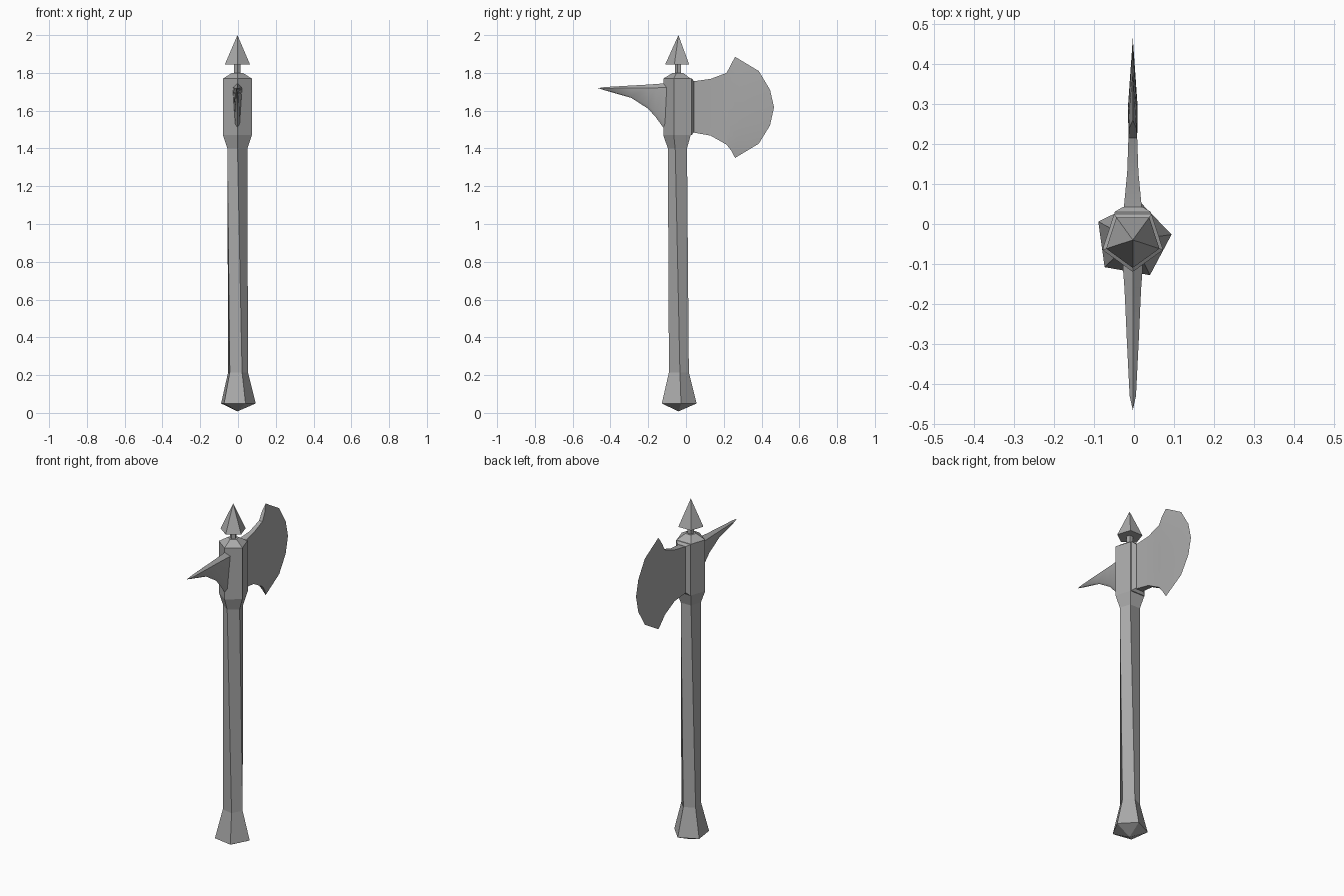
import bpy, math

if "Cube" in bpy.data.objects:
    bpy.data.objects.remove(bpy.data.objects["Cube"])

CX, CY = -0.003, -0.04   # shaft axis

steel = bpy.data.materials.new("grey")
steel.diffuse_color = (0.40, 0.40, 0.40, 1)
steel.use_nodes = True
steel.node_tree.nodes["Principled BSDF"].inputs["Base Color"].default_value = steel.diffuse_color


def make(name, verts, faces, smooth=None):
    me = bpy.data.meshes.new(name)
    me.from_pydata(verts, [], faces)
    me.validate()
    me.materials.append(steel)
    ob = bpy.data.objects.new(name, me)
    bpy.context.collection.objects.link(ob)
    bpy.ops.object.select_all(action='DESELECT')
    ob.select_set(True)
    bpy.context.view_layer.objects.active = ob
    bpy.ops.object.mode_set(mode='EDIT')
    bpy.ops.mesh.select_all(action='SELECT')
    bpy.ops.mesh.remove_doubles(threshold=0.0005)
    bpy.ops.mesh.normals_make_consistent(inside=False)
    bpy.ops.object.mode_set(mode='OBJECT')
    if smooth:
        bpy.ops.object.shade_smooth_by_angle(angle=math.radians(smooth))
    return ob


def loft(name, rings, smooth=None):
    """Skin equal-sized rings of points and cap both ends."""
    n = len(rings[0])
    verts = [p for r in rings for p in r]
    faces = [(i * n + k, i * n + (k + 1) % n, (i + 1) * n + (k + 1) % n, (i + 1) * n + k)
             for i in range(len(rings) - 1) for k in range(n)]
    faces += [tuple(range(n)), tuple(range(len(verts) - n, len(verts)))]
    return make(name, verts, faces, smooth)


def pentagon(z, r, twist=0):
    return [(CX + r * math.cos(a), CY + r * math.sin(a), z)
            for a in (math.radians(-90 + twist + 72 * k) for k in range(5))]


# Twisted five-sided shaft with flared, pointed pommel
loft("handle", [pentagon(0.008, 0.0001, 26), pentagon(0.05, 0.098, 26),
                pentagon(0.215, 0.056, 26), pentagon(1.41, 0.056)])

# Five-sided head socket with a shallow roof
loft("head_socket", [pentagon(1.40, 0.056), pentagon(1.47, 0.08),
                     pentagon(1.77, 0.08), pentagon(1.80, 0.03)])

# Thin neck and pyramid point on top
loft("neck", [pentagon(1.79, 0.018), pentagon(1.85, 0.018)])
loft("top_point", [pentagon(1.845, 0.07), pentagon(2.0, 0.0001)])

# Bevelled mounting plate behind the socket
loft("blade_mount", [[(CX + sx * w, y, z) for sx, z in
                      ((-1, z0), (1, z0), (1, z1), (-1, z1))]
                     for y, w, z0, z1 in ((0.02, 0.046, 1.47, 1.77),
                                          (0.03, 0.046, 1.47, 1.77),
                                          (0.042, 0.026, 1.487, 1.757))])

# Axe blade: columns of (y, z, half thickness), thinning to a curved edge
MID = 1.618
edge = [(0.26, 1.885), (0.385, 1.81), (0.445, 1.71), (0.466, 1.618),
        (0.445, 1.522), (0.385, 1.425), (0.26, 1.35)]
rows = len(edge)


def column(y, top, bottom, t):
    return [(y, top + (bottom - top) * i / (rows - 1), t) for i in range(rows)]


cols = [column(0.035, 1.755, 1.485, 0.023), column(0.13, 1.768, 1.468, 0.014),
        column(0.215, 1.80, 1.42, 0.011)]
bulge = (0.0, 0.25, 0.42, 0.48, 0.42, 0.25, 0.0)
cols.append([(0.24 + 0.12 * b, MID + (z - MID) * 0.86, 0.009 + 0.006 * b)
             for (y, z), b in zip(edge, bulge)])
cols.append([(y, z, 0.0) for y, z in edge])
rings = []
for c in cols:
    rings.append([(CX + t, y, z) for y, z, t in c] +
                 [(CX - t, y, z) for y, z, t in reversed(c)])
n = 2 * rows
verts = [p for r in rings for p in r]
faces = [(i * n + k, i * n + (k + 1) % n, (i + 1) * n + (k + 1) % n, (i + 1) * n + k)
         for i in range(len(rings) - 1) for k in range(n)]
faces.append(tuple(range(n)))
make("axe_blade", verts, faces, 35)

# Curved back spike: y, ridge z, shoulder z, bottom z, half width
stations = ((-0.09, 1.745, 1.722, 1.47, 0.025),
            (-0.12, 1.744, 1.722, 1.51, 0.024),
            (-0.16, 1.741, 1.721, 1.565, 0.021),
            (-0.20, 1.738, 1.721, 1.61, 0.019),
            (-0.29, 1.733, 1.720, 1.668, 0.015),
            (-0.43, 1.725, 1.718, 1.708, 0.008),
            (-0.466, 1.719, 1.719, 1.719, 0.0))
loft("back_spike", [[(CX, y, a), (CX + w, y, b), (CX + w * 0.5, y, c + (b - c) * 0.15),
                     (CX, y, c), (CX - w * 0.5, y, c + (b - c) * 0.15), (CX - w, y, b)]
                    for y, a, b, c, w in stations], 40)
